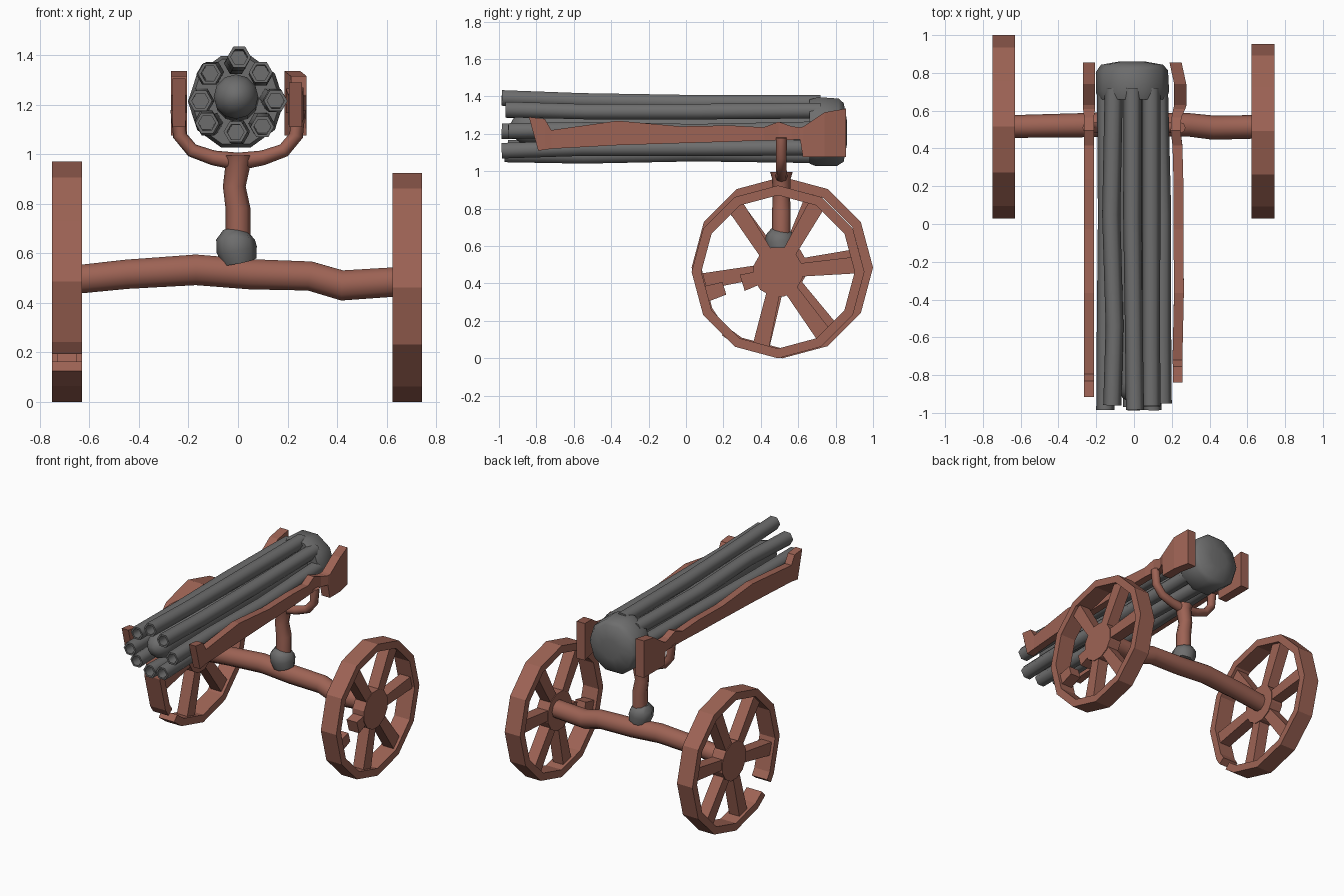
import bpy, bmesh, math, random
from mathutils import Vector

if "Cube" in bpy.data.objects:
    bpy.data.objects.remove(bpy.data.objects["Cube"])

random.seed(4)


def material(name, rgb):
    m = bpy.data.materials.new(name)
    m.diffuse_color = (*rgb, 1)
    m.use_nodes = True
    m.node_tree.nodes["Principled BSDF"].inputs["Base Color"].default_value = m.diffuse_color
    return m


RUST = material("rust_brown", (0.34, 0.125, 0.09))
GREY = material("iron_grey", (0.155, 0.155, 0.155))


def make(name, lofts, mat, smooth=0):
    """Object from a list of (rings, closed) lofts; open lofts are capped."""
    bm = bmesh.new()
    for rings, closed in lofts:
        vs = [[bm.verts.new(p) for p in r] for r in rings]
        n = len(vs[0])
        pairs = list(zip(vs, vs[1:]))
        if closed:
            pairs.append((vs[-1], vs[0]))
        else:
            bm.faces.new(vs[0])
            bm.faces.new(vs[-1])
        for a, b in pairs:
            for i in range(n):
                j = (i + 1) % n
                bm.faces.new((a[i], a[j], b[j], b[i]))
    bmesh.ops.recalc_face_normals(bm, faces=bm.faces)
    for f in bm.faces:
        f.smooth = smooth > 0
    me = bpy.data.meshes.new(name)
    bm.to_mesh(me)
    bm.free()
    if smooth:
        me.set_sharp_from_angle(angle=math.radians(smooth))
    me.materials.append(mat)
    ob = bpy.data.objects.new(name, me)
    bpy.context.collection.objects.link(ob)
    return ob


def tube(points, radii, n, ref):
    """Rings swept along a path, kept perpendicular to it."""
    pts = [Vector(p) for p in points]
    rings = []
    for i, p in enumerate(pts):
        t = (pts[min(i + 1, len(pts) - 1)] - pts[max(i - 1, 0)]).normalized()
        u = t.cross(Vector(ref)).normalized()
        v = t.cross(u)
        rings.append([p + radii[i] * (math.cos(a) * u + math.sin(a) * v)
                      for a in (2 * math.pi * k / n for k in range(n))])
    return rings


# ---- wheels: twelve-sided rim, flat hub and six spokes
def wheel(name, cx, cy, cz, R, rim_angles, closed, spokes, broken):
    def pt(x, r, deg, side=0):
        a = math.radians(deg)
        return Vector((cx + x, cy + r * math.cos(a) - side * math.sin(a),
                       cz + r * math.sin(a) + side * math.cos(a)))

    rim = [[pt(-.06, R, a), pt(.06, R, a), pt(.06, R - .052, a), pt(-.06, R - .052, a)]
           for a in rim_angles]
    hub = [[pt(x, .135, a) for a in range(15, 375, 30)] for x in (-.045, .045)]
    lofts = [(rim, closed), (hub, False)]
    for a in spokes:
        spans = [(.1, .2), (.3, R - .03)] if a == broken else [(.1, R - .03)]
        for r0, r1 in spans:
            lofts.append(([[pt(sx * .04, r, a, sy * w)
                            for sx, sy in ((-1, -1), (1, -1), (1, 1), (-1, 1))]
                           for r, w in ((r0, .035), (r1, .045))], False))
    make(name, lofts, RUST)


wheel("left_wheel", -.69, .515, .485, .485,
      [228] + list(range(240, 571, 30)) + [577], False,
      (8, 66, 128, 190, 255, 308), None)
wheel("right_wheel", .683, .492, .462, .462, range(0, 360, 30), True,
      (5, 60, 123, 197, 257, 306), 197)

# ---- axle, slightly bent
make("axle", [(tube([(-.69, .515, .49), (-.45, .52, .515), (-.17, .525, .533), (.05, .525, .515),
                     (.29, .525, .508), (.42, .51, .47), (.68, .515, .487)],
                    [.06, .062, .065, .064, .062, .064, .062], 10, (0, 0, 1)), False)], RUST, 50)

# ---- collar joining the post to the axle
make("post_collar", [(tube([(.005, .51, .565), (-.005, .505, .615), (-.01, .505, .655),
                            (-.005, .51, .685)],
                           [.07, .082, .078, .055], 8, (0, 1, 0)), False)], GREY, 60)

# ---- post and yoke
make("post", [(tube([(0, .51, .6), (0, .51, .78), (-.015, .51, .87), (0, .51, .96), (0, .51, .995)],
                    [.05, .05, .046, .05, .06], 8, (0, 1, 0)), False)], RUST, 60)
for side, s in (("left", -1), ("right", 1)):
    path = [(0, .51, .97), (s * .1, .51, .985), (s * .185, .51, 1.015), (s * .235, .51, 1.075),
            (s * .243, .51, 1.18)]
    make(side + "_yoke_arm", [(tube(path, [.036, .03, .028, .028, .03], 8, (0, 1, 0)), False)],
         RUST, 60)

# ---- side rails: (y top, z top, y bottom, z bottom, x centre)
rail = [(-.84, 1.29, -.79, 1.11, .232), (-.755, 1.28, -.755, 1.115, .232),
        (-.72, 1.22, -.72, 1.12, .23), (-.365, 1.27, -.355, 1.14, .238),
        (-.03, 1.24, -.03, 1.15, .235), (.235, 1.245, .235, 1.158, .235),
        (.415, 1.235, .42, 1.165, .23), (.495, 1.265, .495, 1.166, .22),
        (.565, 1.24, .565, 1.168, .225), (.61, 1.235, .61, 1.17, .24),
        (.63, 1.24, .625, 1.075, .245), (.74, 1.315, .74, 1.075, .245), (.855, 1.335, .855, 1.075, .22)]
for side, s in (("left", -1), ("right", 1)):
    rings = []
    for yt, zt, yb, zb, x in rail:
        if s < 0:  # the left rail is straighter and a little longer
            x = .238
            if yt < -.5:
                yt, yb, zt = yt - .075, yb - .075, zt + .015
        w = .032 if yt > .6 else .026
        rings.append([(s * x - w, yb, zb), (s * x + w, yb, zb),
                      (s * x + w, yt, zt), (s * x - w, yt, zt)])
    make(side + "_rail", [(rings, False)], RUST)

# ---- hexagonal barrels with hollow muzzles: muzzle x, y, z
muzzles = [(.005, -.985, 1.392), (-.115, -.96, 1.325), (-.152, -.985, 1.215), (-.125, -.95, 1.125),
           (-.01, -.97, 1.09), (.098, -.985, 1.11), (.152, -.95, 1.215), (.092, -.965, 1.33)]
for i, (mx, my, mz) in enumerate(muzzles):
    a = math.radians(90 + 45 * i)
    rear = Vector((-.008 + .14 * math.cos(a), .72, 1.225 + .14 * math.sin(a)))
    front = Vector((mx, my, mz))
    path = [rear]
    for t in (.4, .75):
        j = .012
        path.append(rear.lerp(front, t) + Vector((random.uniform(-j, j), 0, random.uniform(-j, j))))
    back = (path[-1] - front).normalized()
    path += [front, front, front + back * .15]
    rings = tube(path[:4], [.048, .048, .047, .048], 6, (0, 0, 1))
    rings += [[front + (p - front) * .72 for p in rings[-1]]]
    rings += [[p + back * .15 for p in rings[-1]]]
    make("barrel_%d" % (i + 1), [(rings, False)], GREY, 62)

# ---- central core with a domed nose
make("centre_core", [(tube([(-.005, .7, 1.22), (-.008, -.84, 1.232), (-.008, -.89, 1.232),
                            (-.008, -.925, 1.232), (-.008, -.94, 1.232)],
                           [.09, .09, .077, .048, .015], 12, (0, 0, 1)), False)], GREY, 60)

# ---- breech block with a slightly rounded back
make("breech", [(tube([(-.008, .66, 1.212), (-.008, .7, 1.212), (-.01, .81, 1.208),
                       (-.01, .843, 1.208), (-.01, .86, 1.208)],
                      [.18, .194, .19, .165, .07], 10, (0, 0, 1)), False)], GREY, 60)
